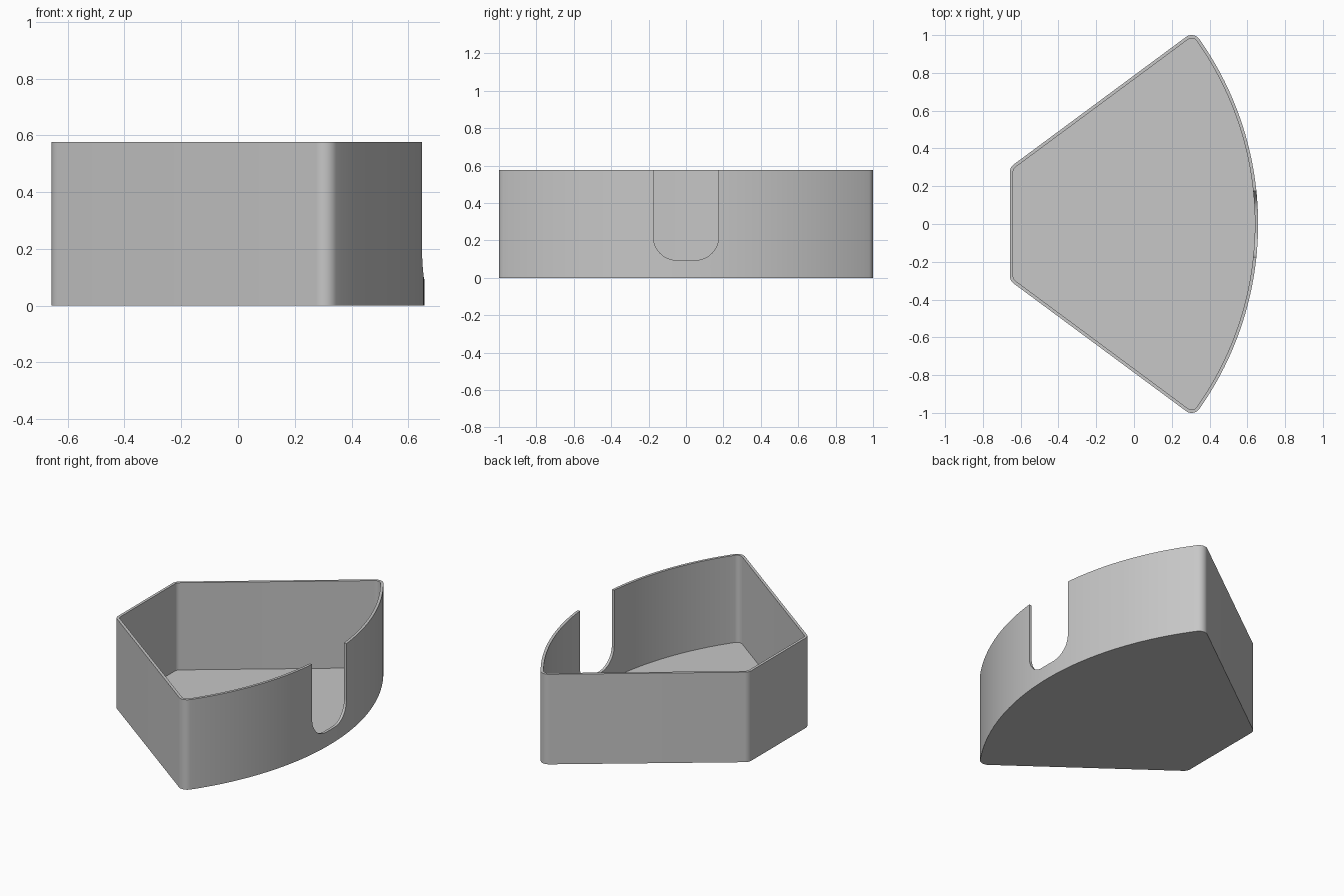
import bpy, bmesh, math
from mathutils import Vector

if "Cube" in bpy.data.objects:
    bpy.data.objects.remove(bpy.data.objects["Cube"])

HEIGHT, FLOOR, WALL = 0.577, 0.018, 0.017
CORNER = 0.05                       # outer corner radius
ARC_X, ARC_R = -1.038, 1.695        # centre and radius of the curved wall
BACK, TIP = Vector((-0.607, 0.275)), Vector((0.305, 0.95))   # corner centres


def arc(cx, cy, r, a0, a1, n):
    return [(cx + r * math.cos(a0 + (a1 - a0) * i / n),
             cy + r * math.sin(a0 + (a1 - a0) * i / n)) for i in range(n + 1)]


def outline(inset):
    """Rounded wedge outline, counter-clockwise."""
    r = CORNER - inset
    side = TIP - BACK
    normal = math.atan2(side.y, side.x) + math.pi / 2
    sweep = math.atan2(TIP.y, TIP.x - ARC_X)
    pts = arc(ARC_X, 0, ARC_R - inset, -sweep, sweep, 56)
    pts += arc(TIP.x, TIP.y, r, sweep, normal, 12)[1:]
    pts += arc(BACK.x, BACK.y, r, normal, math.pi, 8)
    pts += arc(BACK.x, -BACK.y, r, math.pi, 2 * math.pi - normal, 8)
    pts += arc(TIP.x, -TIP.y, r, 2 * math.pi - normal, 2 * math.pi - sweep, 12)[:-1]
    return pts


def finish(bm, name):
    bmesh.ops.recalc_face_normals(bm, faces=bm.faces)
    mesh = bpy.data.meshes.new(name)
    bm.to_mesh(mesh)
    bm.free()
    obj = bpy.data.objects.new(name, mesh)
    bpy.context.collection.objects.link(obj)
    return obj


def bridge(bm, a, b):
    for i in range(len(a)):
        j = (i + 1) % len(a)
        bm.faces.new((a[i], a[j], b[j], b[i]))


# Open tray: outer wall, rim, inner wall, floor
bm = bmesh.new()
loops = [[bm.verts.new((x, y, z)) for x, y in outline(inset)]
         for inset, z in ((0, 0), (0, HEIGHT), (WALL, HEIGHT), (WALL, FLOOR))]
for a, b in zip(loops, loops[1:]):
    bridge(bm, a, b)
bm.faces.new(loops[0])
bm.faces.new(loops[-1])
tray = finish(bm, "wedge_tray")

# Round-bottomed slot through the curved wall
W, LOW, R = 0.174, 0.094, 0.125
profile = [(W, 0.8), (-W, 0.8)]
profile += arc(-W + R, LOW + R, R, math.pi, 1.5 * math.pi, 12)
profile += arc(W - R, LOW + R, R, 1.5 * math.pi, 2 * math.pi, 12)
bm = bmesh.new()
ends = [[bm.verts.new((x, y, z)) for y, z in profile] for x in (0.5, 0.8)]
bridge(bm, *ends)
for end in ends:
    bm.faces.new(end)
cutter = finish(bm, "slot_cutter")

cut = tray.modifiers.new("slot", "BOOLEAN")
cut.operation, cut.solver, cut.object = "DIFFERENCE", "EXACT", cutter
bpy.ops.object.select_all(action="DESELECT")
tray.select_set(True)
bpy.context.view_layer.objects.active = tray
bpy.ops.object.modifier_apply(modifier=cut.name)
bpy.data.objects.remove(cutter)

# Plain grey plastic
grey = bpy.data.materials.new("light_grey")
grey.use_nodes = True
colour = (0.57, 0.57, 0.57, 1)
grey.diffuse_color = colour
grey.node_tree.nodes["Principled BSDF"].inputs["Base Color"].default_value = colour
tray.data.materials.clear()
tray.data.materials.append(grey)
bpy.ops.object.shade_smooth_by_angle(angle=math.radians(30))
